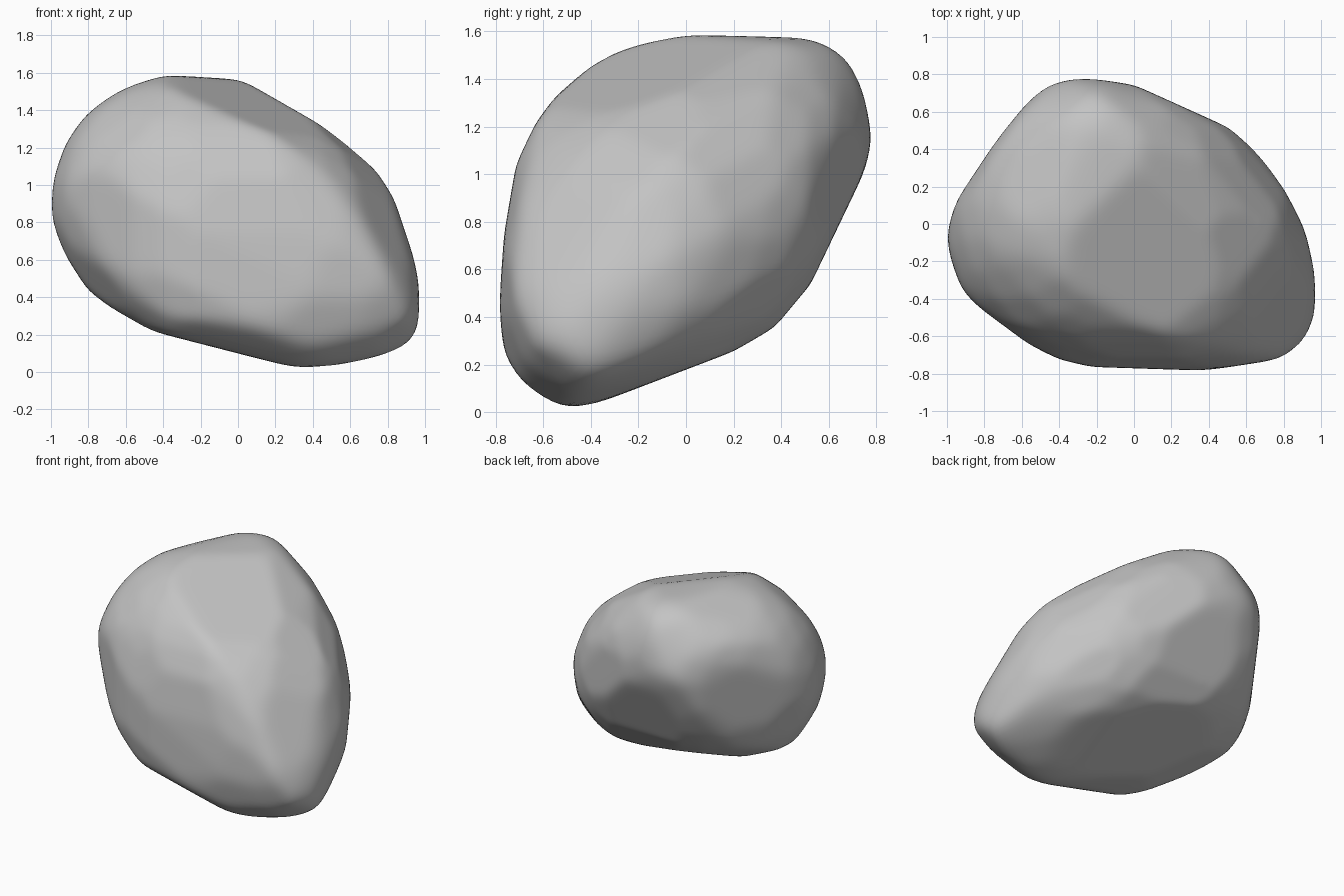
import bpy
import bmesh
import math
from mathutils import Vector

default_cube = bpy.data.objects.get("Cube")
if default_cube:
    bpy.data.objects.remove(default_cube, do_unlink=True)

CENTRE = Vector((0, 0, 0.8))
Z = Vector((0, 0, 1))
WEAR = 0.004  # stone lost to the final weathering
cuts = []  # (outward normal, distance from the centre)


def chisel(right, up, outline):
    """Add a cut along each edge of a convex counter-clockwise profile."""
    for (a, b), (c, d) in zip(outline, outline[1:] + outline[:1]):
        normal = (right * (d - b) - up * (c - a)).normalized()
        point = right * a + up * b
        cuts.append((normal, normal.dot(point - CENTRE) + WEAR))


def slanted_axes(turn, tilt):
    """Right and up directions of a profile turned about z and then tilted."""
    turn, tilt = math.radians(turn), math.radians(tilt)
    outward = Vector((math.sin(turn), -math.cos(turn), 0))
    right = Vector((math.cos(turn), math.sin(turn), 0))
    return right, Z * math.cos(tilt) - outward * math.sin(tilt)


def carve(planes, detail, passes):
    """Carve a ball down to the planes, then weather it evenly."""
    bm = bmesh.new()
    bmesh.ops.create_icosphere(bm, subdivisions=detail, radius=1)
    for vert in bm.verts:
        ray = vert.co.normalized()
        slopes = ((normal.dot(ray), dist) for normal, dist in planes)
        vert.co = ray * min(dist / slope for slope, dist in slopes if slope > 0.01)
    for _ in range(passes):
        bmesh.ops.smooth_vert(bm, verts=bm.verts, factor=0.5,
                              use_axis_x=True, use_axis_y=True, use_axis_z=True)
    return bm


def rounding_cuts():
    """Cuts for the corners between the profiles, taken from a worn-down copy."""
    worn = carve(cuts, 5, 30)
    points = [vert.co.copy() for vert in worn.verts]
    worn.free()

    def extent(direction):
        return max(direction.dot(point) for point in points)

    gaps = [(normal, dist - extent(normal)) for normal, dist in cuts]
    ball = bmesh.new()
    bmesh.ops.create_icosphere(ball, subdivisions=4, radius=1)
    extra = []
    for vert in ball.verts:
        direction = vert.co.normalized()
        near = [(max(direction.dot(normal), 0), gap) for normal, gap in gaps]
        if max(near)[0] < 0.985:
            weights = [(facing ** 40, gap) for facing, gap in near]
            total = sum(weight for weight, _ in weights)
            gap = sum(weight * gap for weight, gap in weights) / total
            extra.append((direction, extent(direction) + gap))
    ball.free()
    return extra


# Profile across the width
chisel(Vector((1, 0, 0)), Z, [
    (-1, .86), (-.97, .7), (-.8, .44), (-.57, .25), (.4, 0), (.83, .1),
    (.95, .16), (1, .3), (.94, .6), (.83, .93), (.61, 1.27), (.35, 1.42),
    (.14, 1.51), (0, 1.56), (-.39, 1.585), (-.63, 1.51), (-.8, 1.39),
    (-.92, 1.22), (-.985, 1.03)])

# Profile along the depth
chisel(Vector((0, 1, 0)), Z, [
    (-.55, 0), (-.48, 0), (.2, .26), (.37, .36), (.52, .54), (.75, 1.02),
    (.78, 1.15), (.72, 1.46), (.65, 1.54), (.5, 1.57), (-.1, 1.585),
    (-.23, 1.57), (-.32, 1.52), (-.55, 1.32), (-.63, 1.21), (-.71, 1.04),
    (-.76, .75), (-.785, .4), (-.74, .15), (-.67, .05)])

# Plan
chisel(Vector((1, 0, 0)), Vector((0, 1, 0)), [
    (-1, -.05), (-.985, -.16), (-.92, -.35), (-.83, -.44), (-.56, -.64),
    (-.4, -.72), (-.23, -.76), (.38, -.78), (.78, -.72), (.88, -.67),
    (.95, -.6), (1, -.4), (.91, -.03), (.8, .19), (.71, .33), (.51, .51),
    (0, .74), (-.29, .785), (-.48, .74), (-.56, .69), (-.93, .19)])

# Slanted profile facing the front tip
chisel(*slanted_axes(39, 22), [
    (.03, -.28), (.27, -.3), (.46, -.24), (.62, -.07), (.69, .17), (.75, .61),
    (.72, .85), (.67, 1.06), (.39, 1.6), (.27, 1.65), (.07, 1.67),
    (-.48, 1.55), (-.67, 1.44), (-.82, 1.28), (-.92, 1.09), (-.95, .94),
    (-.91, .61), (-.78, .25), (-.67, .13)])

# Slanted profile facing the back, tilted up
chisel(*slanted_axes(219, 22), [
    (-.75, .75), (-.72, .58), (-.58, .36), (-.41, .26), (.36, .16),
    (.7, .23), (.88, .5), (.94, .75), (.92, .93), (.82, 1.1), (.66, 1.28),
    (.46, 1.41), (-.31, 1.35), (-.51, 1.23), (-.65, 1.07), (-.73, .88)])

# Slanted profile facing the back, tilted down
chisel(*slanted_axes(141, -22), [
    (-1.11, .31), (-1.08, .23), (-.73, 0), (-.6, -.05), (.02, -.1),
    (.25, -.06), (.63, .21), (.78, .44), (.85, 1.05), (.85, 1.2), (.71, 1.47),
    (.4, 1.61), (.27, 1.58), (-.33, 1.33), (-.63, 1.14), (-.79, .97),
    (-1.06, .51)])

# Finished stone, standing on the ground
bm = carve(cuts + rounding_cuts(), 6, 6)
for face in bm.faces:
    face.smooth = True
mesh = bpy.data.meshes.new("boulder")
bm.to_mesh(mesh)
bm.free()
boulder = bpy.data.objects.new("boulder", mesh)
boulder.location = CENTRE
bpy.context.collection.objects.link(boulder)

# Plain grey stone
stone = bpy.data.materials.new("stone_grey")
stone.use_nodes = True
grey = (0.55, 0.55, 0.55, 1)
stone.diffuse_color = grey
shader = next(n for n in stone.node_tree.nodes if n.type == 'BSDF_PRINCIPLED')
shader.inputs["Base Color"].default_value = grey
mesh.materials.append(stone)
